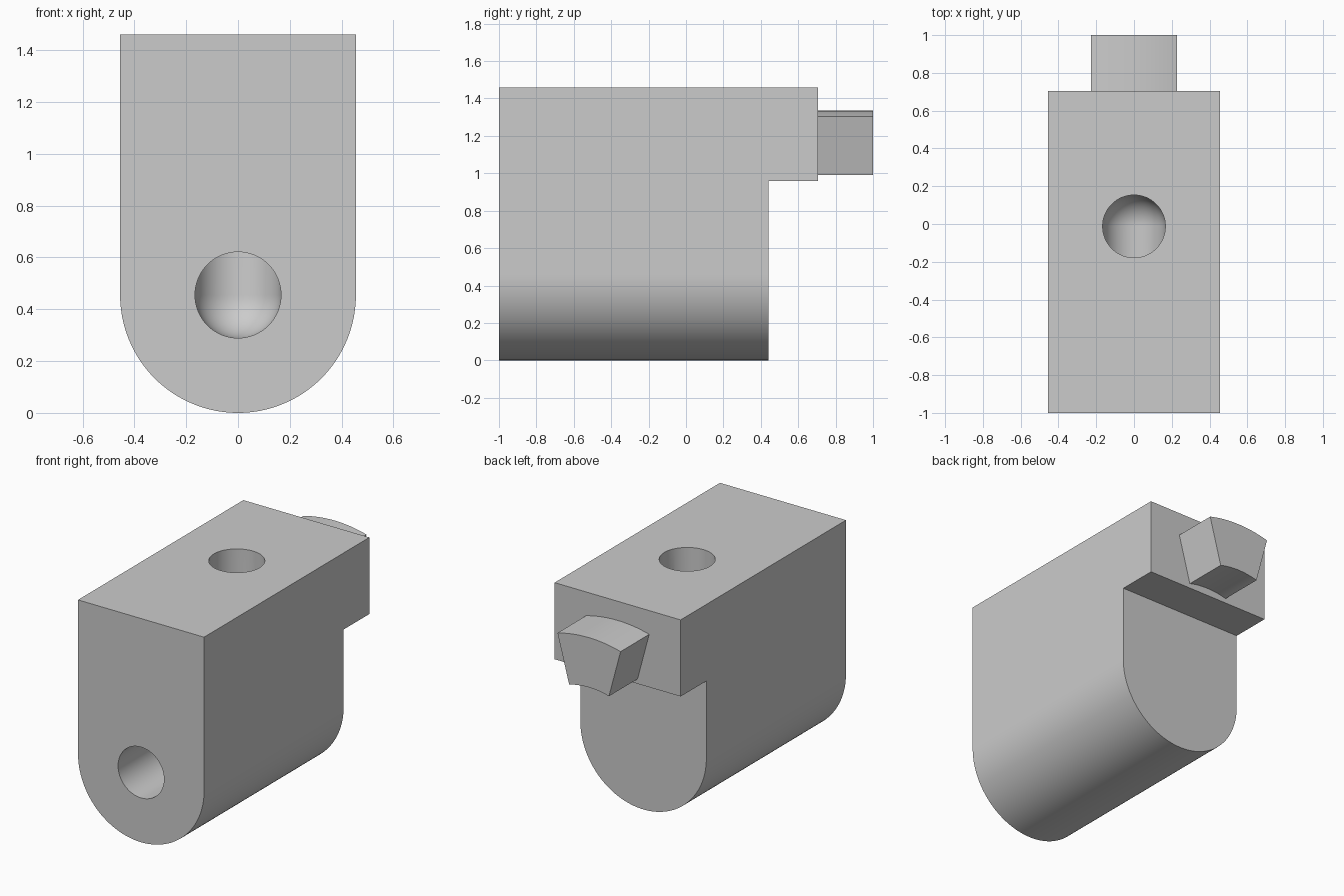
import bpy, bmesh, math
from mathutils import Vector

cube = bpy.data.objects.get("Cube")
if cube:
    bpy.data.objects.remove(cube, do_unlink=True)

grey = bpy.data.materials.new("light_grey")
grey.use_nodes = True
colour = (0.6, 0.6, 0.6, 1)
grey.diffuse_color = colour
grey.node_tree.nodes["Principled BSDF"].inputs["Base Color"].default_value = colour

HALF, TOP = 0.455, 1.46          # half width (and bottom radius), height
HOLE_R, HOLE_Y = 0.166, -0.0125  # bore radius, axis of the upright bore


def make_object(name, bm):
    bmesh.ops.recalc_face_normals(bm, faces=bm.faces)
    mesh = bpy.data.meshes.new(name)
    bm.to_mesh(mesh)
    bm.free()
    mesh.materials.append(grey)
    obj = bpy.data.objects.new(name, mesh)
    bpy.context.collection.objects.link(obj)
    return obj


def prism(name, profile, y0, y1):
    """Extrude an x-z profile along y."""
    bm = bmesh.new()
    face = bm.faces.new([bm.verts.new((x, y0, z)) for x, z in profile])
    ext = bmesh.ops.extrude_face_region(bm, geom=[face])["geom"]
    bmesh.ops.translate(bm, vec=(0, y1 - y0, 0),
                        verts=[v for v in ext if isinstance(v, bmesh.types.BMVert)])
    return make_object(name, bm)


def arc(radius, start, end, steps):
    """Arc points about the bore axis, in degrees."""
    angles = [math.radians(start + (end - start) * i / steps) for i in range(steps + 1)]
    return [(radius * math.cos(a), HALF + radius * math.sin(a)) for a in angles]


def bent_bore(name, sides=64, bend=16):
    """Front bore turning up into the top bore, with a ball-shaped outer corner."""
    bm = bmesh.new()
    circle = [(HOLE_R * math.cos(2 * math.pi * i / sides),
               HOLE_R * math.sin(2 * math.pi * i / sides)) for i in range(sides)]
    rings = [[(x, -1.2, HALF + s) for x, s in circle]]
    for k in range(bend + 1):
        a = math.pi / 2 * k / bend
        rings.append([(x, HOLE_Y - s, HALF + s) if s > 0 else
                      (x, HOLE_Y - s * math.sin(a), HALF + s * math.cos(a))
                      for x, s in circle])
    rings.append([(x, HOLE_Y - s, TOP + 0.2) for x, s in circle])
    rings = [[bm.verts.new(p) for p in ring] for ring in rings]
    for a, b in zip(rings, rings[1:]):
        for i in range(sides):
            j = (i + 1) % sides
            bm.faces.new((a[i], a[j], b[j], b[i]))
    bm.faces.new(rings[0])
    bm.faces.new(rings[-1])
    bmesh.ops.remove_doubles(bm, verts=bm.verts, dist=1e-5)
    return make_object(name, bm)


def cut(obj, cutter):
    mod = obj.modifiers.new(cutter.name, "BOOLEAN")
    mod.operation, mod.solver, mod.object = "DIFFERENCE", "EXACT", cutter
    bpy.context.view_layer.objects.active = obj
    bpy.ops.object.modifier_apply(modifier=mod.name)
    bpy.data.objects.remove(cutter, do_unlink=True)


# Round-bottomed block with the overhanging upper back
body = prism("body", [(HALF, TOP), (-HALF, TOP)] + arc(HALF, 180, 360, 64), -1, 0.705)
cut(body, prism("back_notch", [(-1, -1), (1, -1), (1, 0.96), (-1, 0.96)], 0.44, 1))
cut(body, bent_bore("bore"))

# Wedge-shaped key on the back, concentric with the round bottom
key = prism("back_key", arc(0.88, 75, 105, 16) + arc(0.555, 105, 75, 16), 0.705, 1)

for obj in (body, key):
    bpy.ops.object.select_all(action="DESELECT")
    obj.select_set(True)
    bpy.context.view_layer.objects.active = obj
    bpy.ops.object.shade_smooth_by_angle(angle=math.radians(30))
